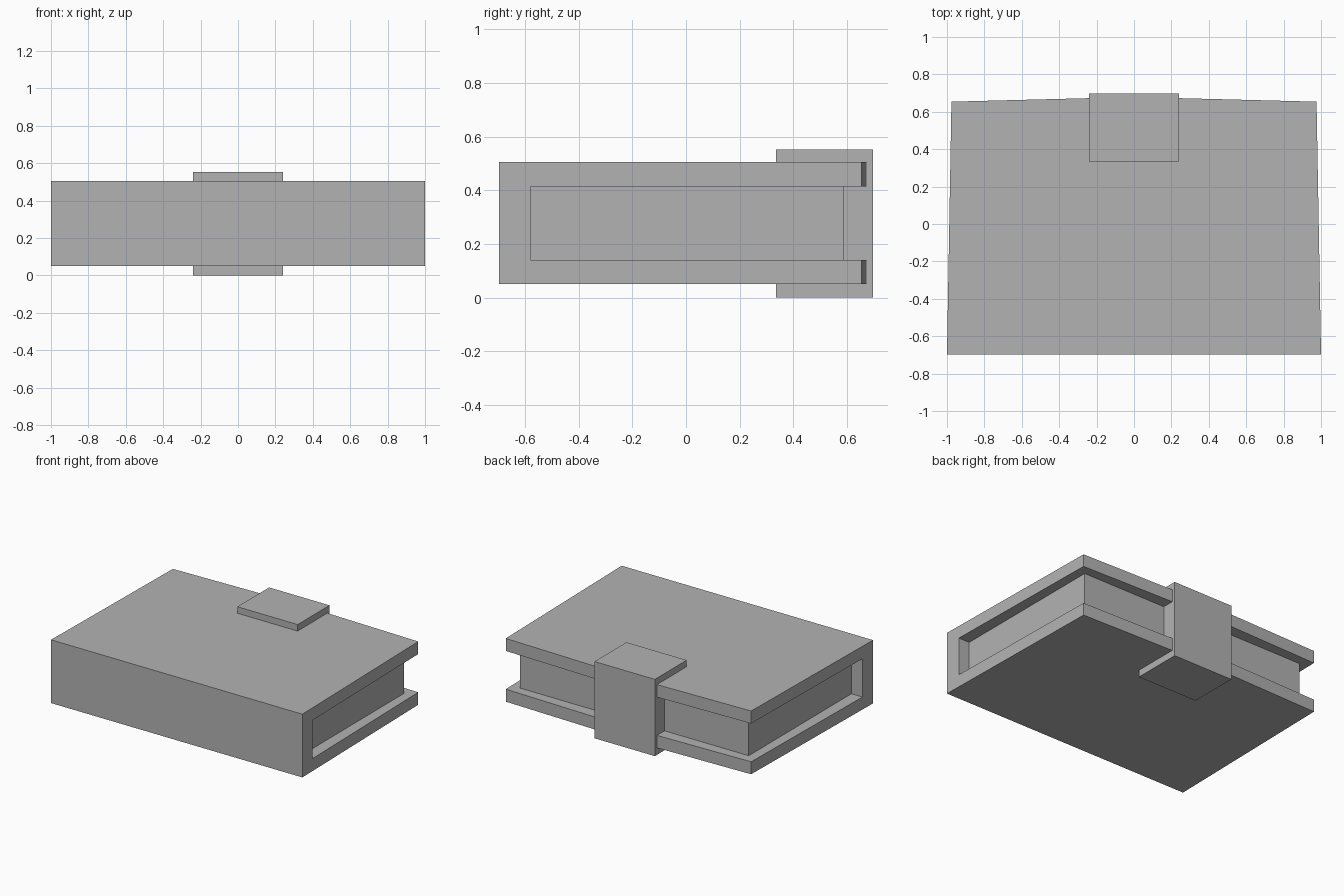
import bpy
import bmesh

if "Cube" in bpy.data.objects:
    bpy.data.objects.remove(bpy.data.objects["Cube"], do_unlink=True)

# Single plain grey
grey = bpy.data.materials.new("plain_grey")
grey.use_nodes = True
colour = (0.45, 0.45, 0.45, 1)
grey.diffuse_color = colour
grey.node_tree.nodes["Principled BSDF"].inputs["Base Color"].default_value = colour

FRONT, BACK = -0.697, 0.654


def finish(name, bm):
    bmesh.ops.recalc_face_normals(bm, faces=bm.faces)
    mesh = bpy.data.meshes.new(name)
    bm.to_mesh(mesh)
    bm.free()
    mesh.materials.append(grey)
    obj = bpy.data.objects.new(name, mesh)
    bpy.context.collection.objects.link(obj)
    return obj


def box(name, x, y, z):
    """Box from (low, high) ranges on each axis."""
    bm = bmesh.new()
    bmesh.ops.create_cube(bm, size=1)
    for v in bm.verts:
        for axis, (low, high) in enumerate((x, y, z)):
            v.co[axis] = low if v.co[axis] < 0 else high
    return finish(name, bm)


# Cover: C-shaped section lofted across the width, narrowing to the back,
# with the open edge bowed out slightly in the middle
section = [(FRONT, 0.05), (BACK, 0.05), (BACK, 0.14), (-0.58, 0.14),
           (-0.58, 0.415), (BACK, 0.415), (BACK, 0.505), (FRONT, 0.505)]
bm = bmesh.new()
rings = []
for side in (-1, 0, 1):
    ring = []
    for y, z in section:
        x = side * (1 - 0.024 * (y - FRONT) / (BACK - FRONT))
        bow = 0.025 if side == 0 and y == BACK else 0
        ring.append(bm.verts.new((x, y + bow, z)))
    rings.append(ring)
for a, b in zip(rings, rings[1:]):
    for i in range(len(section)):
        j = (i + 1) % len(section)
        bm.faces.new((a[i], a[j], b[j], b[i]))
bm.faces.new(rings[0])
bm.faces.new(rings[-1])
finish("cover", bm)

# Page block set in from the cover edges
box("pages", (-0.91, 0.91), (-0.58, 0.587), (0.14, 0.415))

# Clasp wrapping both boards at the open edge
box("clasp", (-0.24, 0.24), (0.335, 0.697), (0, 0.552))
